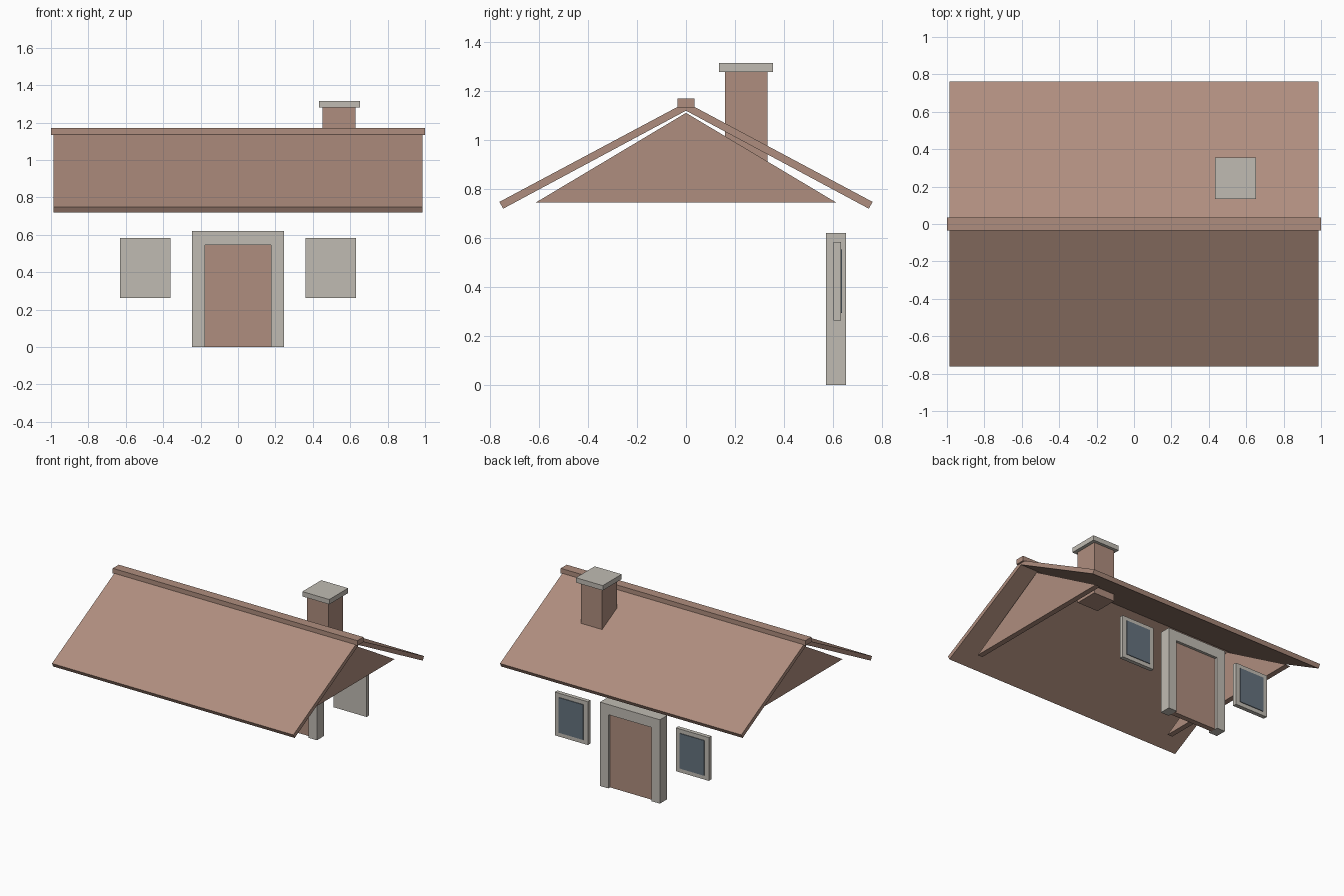
import bpy
import bmesh

cube = bpy.data.objects.get("Cube")
if cube:
    bpy.data.objects.remove(cube, do_unlink=True)


def make_material(name, rgb):
    mat = bpy.data.materials.new(name)
    mat.use_nodes = True
    mat.diffuse_color = (*rgb, 1)
    mat.node_tree.nodes["Principled BSDF"].inputs["Base Color"].default_value = (*rgb, 1)
    return mat


brown = make_material("clay brown", (0.43, 0.27, 0.21))
stone = make_material("pale stone", (0.53, 0.50, 0.45))
glass = make_material("slate blue glass", (0.13, 0.17, 0.21))


def prism(name, profile, axis, start, end, mat):
    """Extrude a 2D outline along x (outline in y, z) or y (outline in x, z)."""
    bm = bmesh.new()
    place = (lambda p: (start, p[0], p[1])) if axis == "x" else (lambda p: (p[0], start, p[1]))
    face = bm.faces.new([bm.verts.new(place(p)) for p in profile])
    grown = bmesh.ops.extrude_face_region(bm, geom=[face])["geom"]
    step = (end - start, 0, 0) if axis == "x" else (0, end - start, 0)
    bmesh.ops.translate(bm, vec=step, verts=[v for v in grown if isinstance(v, bmesh.types.BMVert)])
    bmesh.ops.recalc_face_normals(bm, faces=bm.faces)
    mesh = bpy.data.meshes.new(name)
    bm.to_mesh(mesh)
    bm.free()
    mesh.materials.append(mat)
    obj = bpy.data.objects.new(name, mesh)
    bpy.context.collection.objects.link(obj)
    return obj


def box(name, x, y, z, mat):
    outline = [(x[0], z[0]), (x[1], z[0]), (x[1], z[1]), (x[0], z[1])]
    return prism(name, outline, "y", y[0], y[1], mat)


# Roof slopes and ridge cap
for side, label in ((-1, "front"), (1, "back")):
    slope = [(0, 1.155), (0.763, 0.748), (0.748, 0.72), (0, 1.121)]
    prism(label + "_roof_slope", [(side * y, z) for y, z in slope], "x", -0.987, 0.987, brown)
box("ridge_cap", (-1, 1), (-0.035, 0.035), (1.133, 1.17), brown)

# Thin gable walls under both roof ends
gable = [(-0.615, 0.745), (0.615, 0.745), (0, 1.112)]
for side, label in ((-1, "right"), (1, "left")):
    prism(label + "_gable", gable, "x", side * 0.81, side * 0.85, brown)

# Chimney
box("chimney_stack", (0.453, 0.627), (0.16, 0.333), (0.89, 1.283), brown)
box("chimney_cap", (0.432, 0.652), (0.135, 0.355), (1.28, 1.316), stone)

# Door and its stone surround
surround = [(-0.245, 0), (-0.177, 0), (-0.177, 0.545), (0.177, 0.545),
            (0.177, 0), (0.245, 0), (0.245, 0.62), (-0.245, 0.62)]
prism("door_surround", surround, "y", 0.572, 0.655, stone)
box("door", (-0.177, 0.177), (0.595, 0.635), (0, 0.545), brown)

# Windows on either side of the door
for side, label in ((-1, "right"), (1, "left")):
    centre = side * 0.495
    box(label + "_window_frame", (centre - 0.135, centre + 0.135), (0.603, 0.633), (0.263, 0.583), stone)
    box(label + "_window_pane", (centre - 0.1, centre + 0.1), (0.633, 0.638), (0.293, 0.553), glass)
